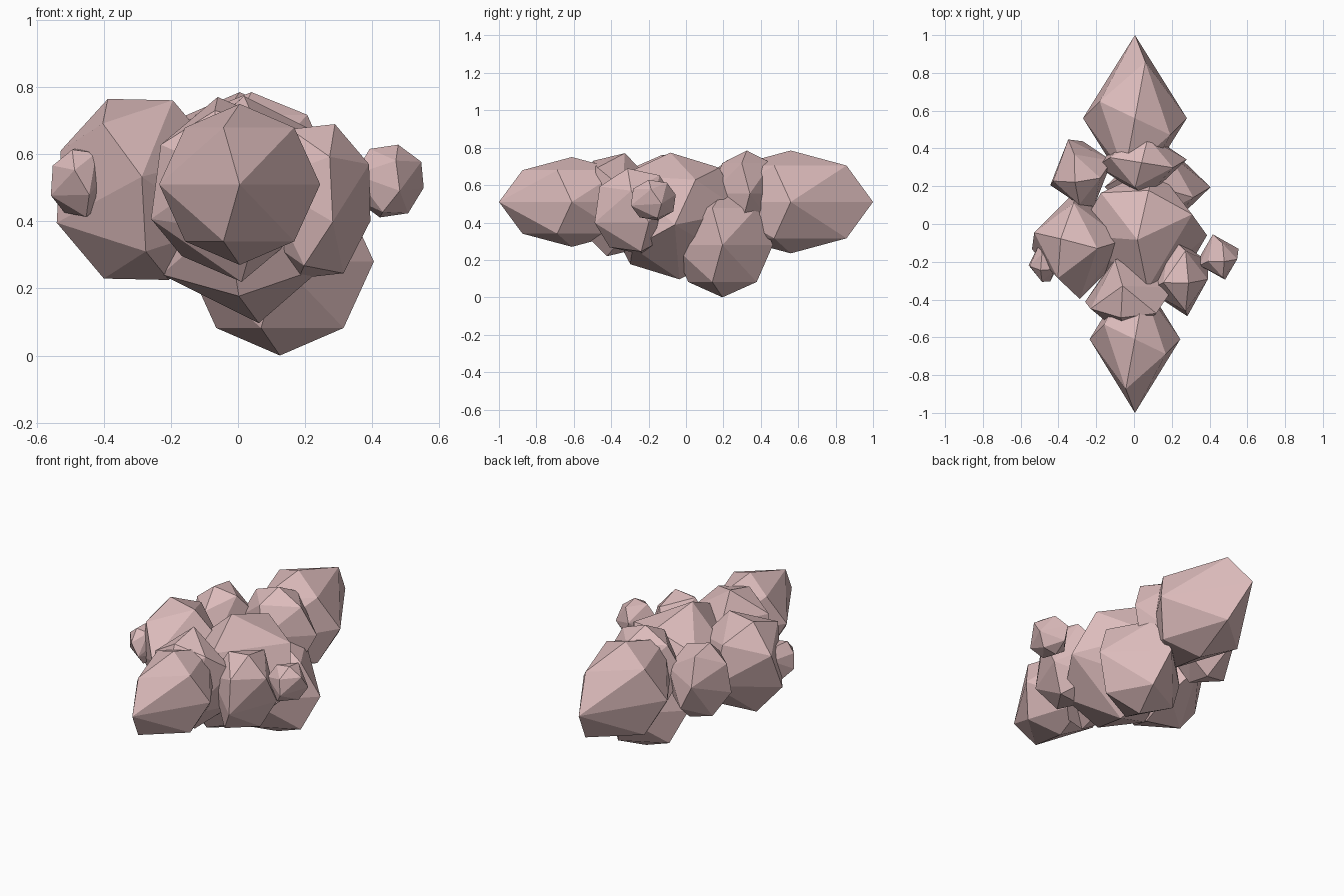
import bpy, bmesh
from math import radians, sin, cos, tau
from mathutils import Vector, Euler

if "Cube" in bpy.data.objects:
    bpy.data.objects.remove(bpy.data.objects["Cube"])

mat = bpy.data.materials.new("dusty_pink")
mat.diffuse_color = (0.72, 0.50, 0.50, 1)
mat.use_nodes = True
mat.node_tree.nodes["Principled BSDF"].inputs["Base Color"].default_value = mat.diffuse_color


def ring(z, r, offset):
    return [Vector((r * cos(offset + i * tau / 4), r * sin(offset + i * tau / 4), z)) for i in range(4)]


def lump(name, centre, radii, tilt=(0, 0, 0)):
    """14-point faceted ball: two poles, equator and two twisted 45 degree rings."""
    twist = radians(-16.5)
    pts = [Vector((0, 0, 1)), Vector((0, 0, -1))]
    pts += ring(0, 1, 0) + ring(0.707, 0.707, twist) + ring(-0.707, 0.707, twist)
    rot = Euler([radians(a) for a in tilt]).to_matrix()
    bm = bmesh.new()
    for p in pts:
        q = rot @ p
        bm.verts.new([c + r * v for c, r, v in zip(centre, radii, q)])
    bmesh.ops.convex_hull(bm, input=bm.verts[:])
    bmesh.ops.recalc_face_normals(bm, faces=bm.faces[:])
    me = bpy.data.meshes.new(name)
    bm.to_mesh(me)
    bm.free()
    me.materials.append(mat)
    ob = bpy.data.objects.new(name, me)
    bpy.context.collection.objects.link(ob)


# pointed ends
lump("front_end", (0.005, -0.61, 0.51), (0.24, 0.39, 0.24))
lump("back_end", (0.005, 0.56, 0.51), (0.275, 0.44, 0.275))

# central mass and hanging lower lump
lump("core", (0.04, -0.06, 0.435), (0.35, 0.37, 0.34), (-40, 8, 0))
lump("lower_lump", (0.125, 0.195, 0.28), (0.28, 0.27, 0.28))

# surrounding lumps
lump("left_lump", (-0.297, -0.11, 0.495), (0.26, 0.29, 0.29), (-8, -20, 5))
lump("front_lump", (-0.025, -0.375, 0.495), (0.25, 0.225, 0.285), (30, -18, 10))
lump("right_lump", (0.235, -0.275, 0.46), (0.175, 0.23, 0.245), (15, 14, 20))
lump("back_left_lump", (-0.28, 0.27, 0.525), (0.18, 0.195, 0.22), (10, -15, 20))
lump("back_lump", (0.04, 0.325, 0.555), (0.24, 0.19, 0.23), (0, 0, 5))

# small knobs on both sides
lump("right_knob", (0.45, -0.175, 0.52), (0.112, 0.13, 0.114), (15, 10, 20))
lump("left_knob", (-0.47, -0.20, 0.515), (0.095, 0.115, 0.112), (20, -20, 10))
